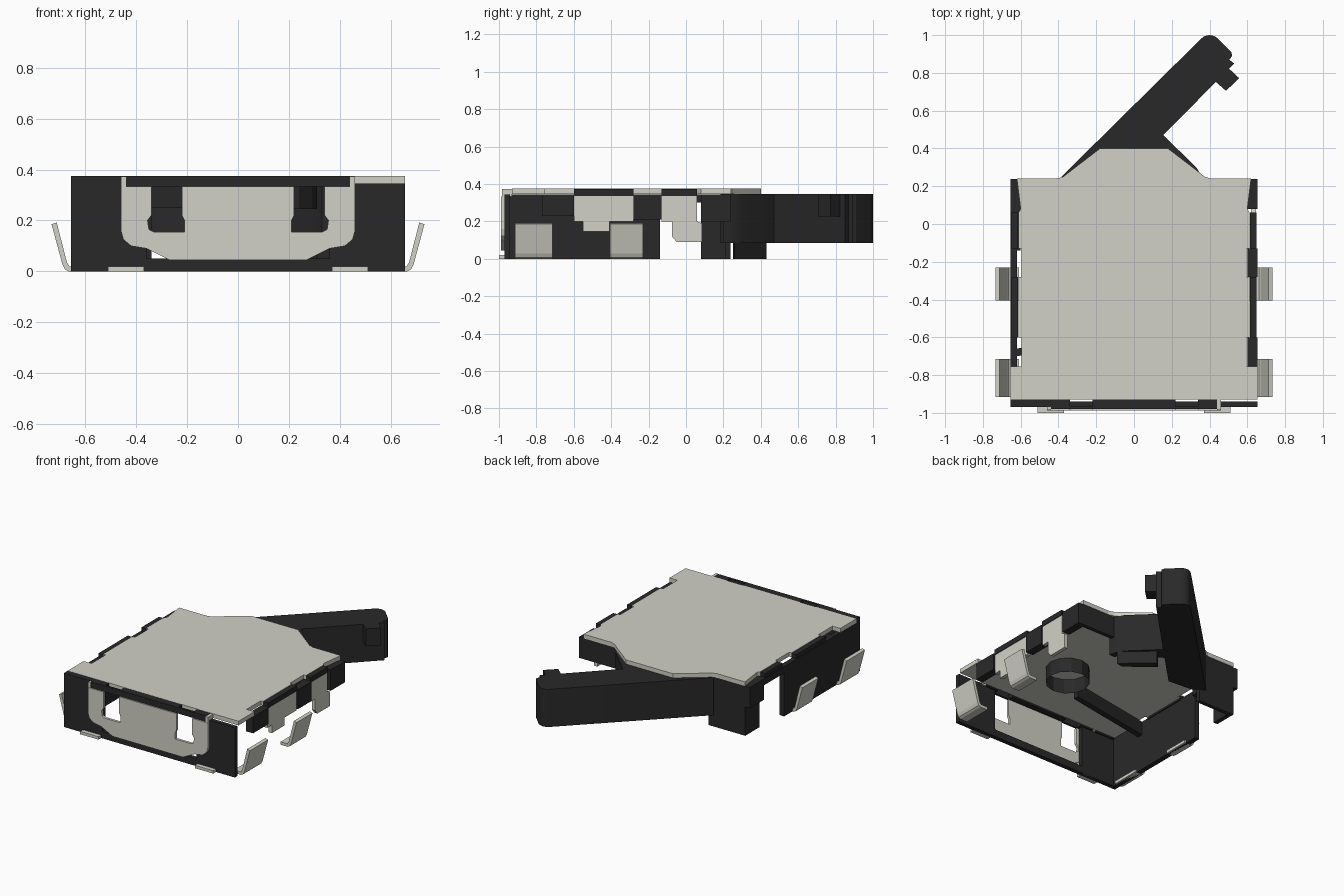
import bpy, bmesh, math
from mathutils import Vector, Matrix

cube = bpy.data.objects.get("Cube")
if cube:
    bpy.data.objects.remove(cube, do_unlink=True)


def material(name, rgb):
    m = bpy.data.materials.new(name)
    m.use_nodes = True
    m.diffuse_color = (*rgb, 1)
    b = m.node_tree.nodes["Principled BSDF"]
    b.inputs["Base Color"].default_value = (*rgb, 1)
    b.inputs["Roughness"].default_value = 0.6
    return m


BLACK = material("black plastic", (0.022, 0.022, 0.022))
METAL = material("warm grey metal", (0.64, 0.64, 0.57))


def finish(name, bm, mat):
    bmesh.ops.recalc_face_normals(bm, faces=bm.faces)
    me = bpy.data.meshes.new(name)
    bm.to_mesh(me)
    bm.free()
    me.materials.append(mat)
    ob = bpy.data.objects.new(name, me)
    bpy.context.scene.collection.objects.link(ob)
    return ob


def boxes(name, specs, mat):
    """Boxes given as (x0, x1, y0, y1, z0, z1)."""
    bm = bmesh.new()
    for x0, x1, y0, y1, z0, z1 in specs:
        mtx = Matrix.Translation(((x0 + x1) / 2, (y0 + y1) / 2, (z0 + z1) / 2))
        mtx = mtx @ Matrix.Diagonal((x1 - x0, y1 - y0, z1 - z0, 1))
        bmesh.ops.create_cube(bm, size=1, matrix=mtx)
    return finish(name, bm, mat)


def prism(name, pts, a, b, mat, axis="z"):
    """Extrude a 2D outline from a to b along the axis."""
    place = {"x": lambda p, h: (h, p[0], p[1]),
             "y": lambda p, h: (p[0], h, p[1]),
             "z": lambda p, h: (p[0], p[1], h)}[axis]
    bm = bmesh.new()
    face = bm.faces.new([bm.verts.new(place(p, a)) for p in pts])
    top = bmesh.ops.extrude_face_region(bm, geom=[face])["geom"]
    shift = Vector(place((0, 0), b - a))
    bmesh.ops.translate(bm, vec=shift, verts=[v for v in top if isinstance(v, bmesh.types.BMVert)])
    return finish(name, bm, mat)


def mirrored(pts):
    """Right half outline followed by its mirror image."""
    return pts + [(-x, y) for x, y in reversed(pts)]


# Housing: thin walls, open underneath and mostly open on the left side
boxes("right_wall", [
    (-0.655, -0.62, -0.97, -0.14, 0, 0.345),
    (-0.655, -0.60, -0.14, 0.09, 0.30, 0.345),
    (-0.655, -0.60, 0.08, 0.237, 0.20, 0.345),
    (-0.62, -0.59, 0.08, 0.237, 0, 0.20)], BLACK)
boxes("left_wall", [
    (0.60, 0.655, 0.08, 0.237, 0.20, 0.345),
    (0.60, 0.655, -0.28, -0.13, 0.21, 0.345),
    (0.60, 0.655, -0.77, -0.60, 0.23, 0.345)], BLACK)
boxes("front_wall", [
    (-0.655, -0.36, -0.97, -0.94, 0, 0.345),
    (0.36, 0.655, -0.97, -0.94, 0, 0.345),
    (-0.36, 0.36, -0.97, -0.94, 0, 0.05)], BLACK)
boxes("back_walls", [
    (-0.62, -0.34, 0.21, 0.237, 0, 0.345),
    (0.36, 0.60, 0.21, 0.237, 0.20, 0.345)], BLACK)
boxes("front_lip", [
    (-0.655, -0.34, -0.97, -0.93, 0.335, 0.374),
    (-0.22, 0.22, -0.97, -0.93, 0.335, 0.374),
    (0.34, 0.44, -0.97, -0.93, 0.335, 0.374),
    (-0.44, 0.44, -0.98, -0.965, 0.333, 0.374)], BLACK)

# Inner post ring, rib and stop under the lever
bm = bmesh.new()
bmesh.ops.create_cone(bm, cap_ends=False, segments=12, radius1=0.14, radius2=0.14, depth=0.10,
                      matrix=Matrix.Translation((0.17, -0.45, 0.295)))
finish("spring_post", bm, BLACK)
prism("inner_rib", [(0.0, -0.55), (0.0, -0.59), (-0.62, -0.70), (-0.62, -0.66)],
      0.25, 0.345, BLACK)
prism("lever_stop", [(0.17, 0.43), (0.36, 0.26), (0.31, 0.25), (0.13, 0.39)], 0, 0.085, BLACK)

# Cover plate with a nose over the lever pivot
cover = mirrored([
    (0.655, -0.93), (0.655, -0.755), (0.595, -0.755), (0.595, -0.60), (0.612, -0.60),
    (0.612, -0.28), (0.595, -0.28), (0.595, -0.13), (0.612, -0.13), (0.612, 0.06),
    (0.60, 0.08), (0.62, 0.24), (0.41, 0.24), (0.375, 0.25), (0.33, 0.285), (0.18, 0.40)])
prism("cover_plate", cover, 0.346, 0.375, METAL)
boxes("front_bend_ends", [(s - 0.01, s + 0.01, -0.985, -0.93, 0.333, 0.372)
                          for s in (-0.45, 0.45)], METAL)

# Dark bends along both sides, above the retaining tabs
boxes("side_bends", [(s - 0.018, s + 0.018, y0, y1, 0.335, 0.372)
                     for s in (-0.631, 0.631) for y0, y1 in ((-0.60, -0.28), (-0.13, 0.06))],
      BLACK)

# Retaining tabs on the left side
prism("rear_tab", [(-0.13, 0.335), (0.06, 0.335), (0.06, 0.20), (0.085, 0.19), (0.085, 0.09),
                   (-0.05, 0.09), (-0.075, 0.12), (-0.075, 0.20), (-0.13, 0.20)],
      0.62, 0.645, METAL, "x")
prism("middle_tab", [(-0.60, 0.335), (-0.28, 0.335), (-0.28, 0.20), (-0.41, 0.20),
                     (-0.41, 0.145), (-0.55, 0.145), (-0.55, 0.20), (-0.60, 0.20)],
      0.62, 0.645, METAL, "x")

# Front plate with two slots open at the top
half = [(0.27, 0.045), (0.36, 0.09), (0.42, 0.10), (0.45, 0.125), (0.46, 0.16), (0.46, 0.333),
        (0.34, 0.333), (0.34, 0.22), (0.355, 0.20), (0.35, 0.165), (0.33, 0.155),
        (0.21, 0.155), (0.21, 0.20), (0.22, 0.22), (0.22, 0.333)]
prism("front_plate", mirrored(half), -0.988, -0.97, METAL, "y")

# Solder feet at the front and springy terminals at the sides
boxes("front_feet", [(s - 0.07, s + 0.07, -1.0, -0.94, 0, 0.02) for s in (-0.44, 0.44)], METAL)
leg = [(0.61, 0), (0.665, 0), (0.68, 0.008), (0.69, 0.028), (0.732, 0.185), (0.712, 0.192),
       (0.672, 0.036), (0.662, 0.02), (0.61, 0.02)]
for side, s in (("left", 1), ("right", -1)):
    for place, y0, y1 in (("front", -0.915, -0.715), ("rear", -0.405, -0.23)):
        prism(f"{side}_{place}_terminal", [(s * x, z) for x, z in leg], y0, y1, METAL, "y")

# Lever: slanted arm with a rounded tip, a side peg and a curved hub wall
tip = [(0.40 + 0.062 * math.cos(math.radians(a)), 0.938 + 0.062 * math.sin(math.radians(a)))
       for a in range(45, 136, 15)]
arm = [(-0.385, 0.25), (-0.31, 0.20), (-0.13, 0.185), (0.155, 0.47), (0.50, 0.82),
       (0.53, 0.85), (0.505, 0.87), (0.52, 0.89), (0.515, 0.91)] + tip
lever = prism("lever_arm", arm, 0.085, 0.346, BLACK)
prism("lever_peg", [(0.43, 0.755), (0.487, 0.705), (0.557, 0.772), (0.495, 0.83)],
      0.225, 0.346, BLACK)
hub = prism("lever_hub", [(0.155, 0.47), (0.33, 0.30), (0.36, 0.25), (0.37, 0.20), (0.33, 0.20),
                          (0.29, 0.26), (0.08, 0.395)], 0.085, 0.346, BLACK)

# Smooth the rounded parts, keep hard edges
for ob in bpy.context.scene.objects:
    ob.select_set(ob in (lever, hub))
bpy.context.view_layer.objects.active = hub
bpy.ops.object.shade_smooth_by_angle(angle=math.radians(30))
